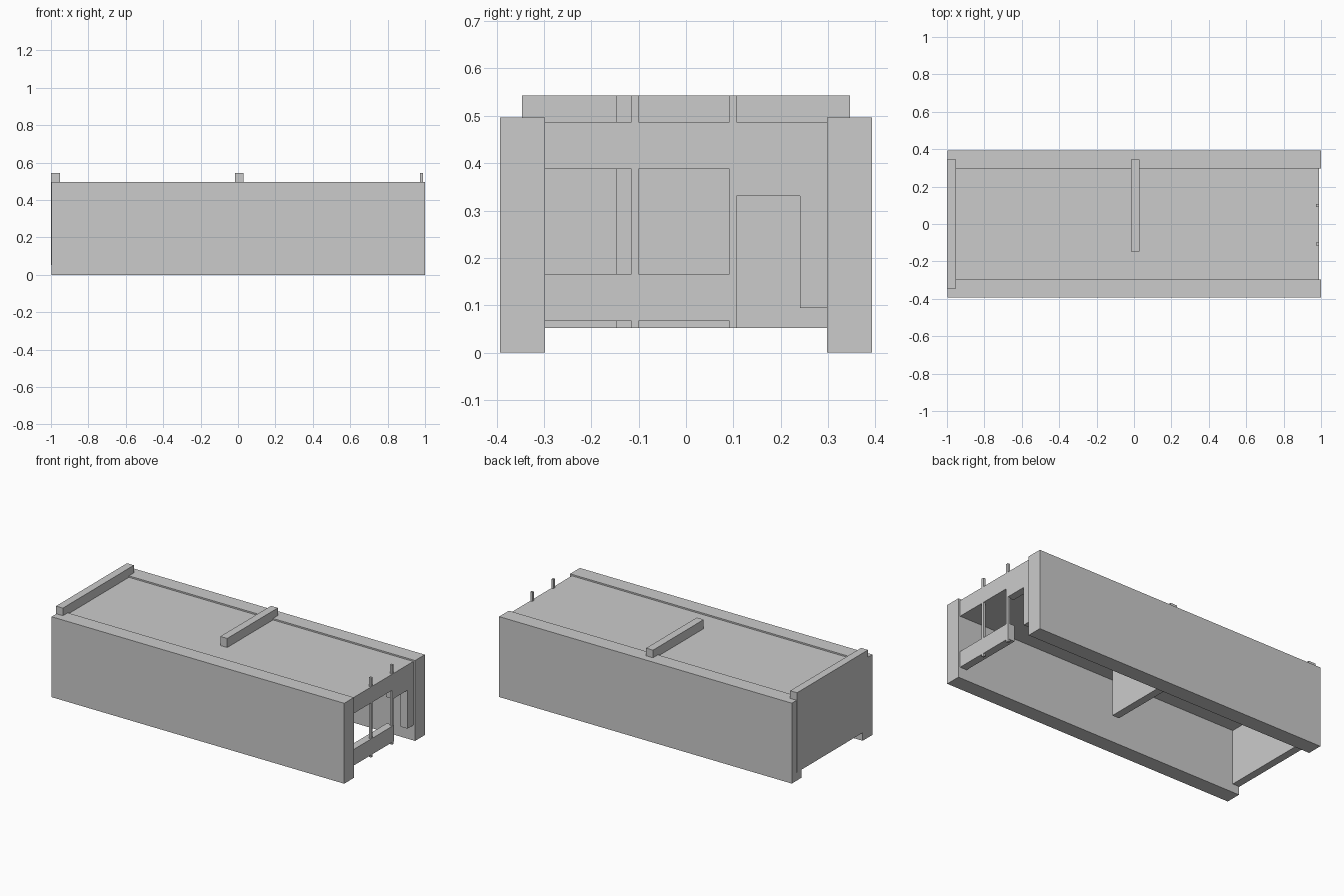
import bpy
import bmesh

if "Cube" in bpy.data.objects:
    bpy.data.objects.remove(bpy.data.objects["Cube"])


def prism(name, outline, x0, x1):
    """Extrude a closed (y, z) outline along x."""
    bm = bmesh.new()
    face = bm.faces.new([bm.verts.new((x0, y, z)) for y, z in outline])
    ext = bmesh.ops.extrude_face_region(bm, geom=[face])
    moved = [v for v in ext["geom"] if isinstance(v, bmesh.types.BMVert)]
    bmesh.ops.translate(bm, verts=moved, vec=(x1 - x0, 0, 0))
    bmesh.ops.recalc_face_normals(bm, faces=bm.faces)
    mesh = bpy.data.meshes.new(name)
    bm.to_mesh(mesh)
    bm.free()
    obj = bpy.data.objects.new(name, mesh)
    bpy.context.collection.objects.link(obj)
    return obj


def board(name, x0, x1, y0, y1, z0, z1):
    return prism(name, [(y0, z0), (y1, z0), (y1, z1), (y0, z1)], x0, x1)


FRONT = 0.988   # plane of the open end
THICK = 0.047   # thin board thickness

# Long side walls
board("side_wall_near", -0.997, 1.0, -0.393, -0.298, 0, 0.496)
board("side_wall_far", -0.997, 1.0, 0.298, 0.393, 0, 0.496)

# Thick deck set slightly below the wall tops
board("deck", -0.98, FRONT, -0.298, 0.298, 0.388, 0.487)

# Closed end and middle partition, both rising above the deck
board("end_panel", -1.0, -1.0 + THICK, -0.346, 0.346, 0.052, 0.543)
board("middle_partition", -0.017, -0.017 + THICK, -0.148, 0.346, 0.052, 0.543)

# Lower rail across the open end
board("lower_rail", FRONT - THICK, FRONT, -0.298, 0.108, 0.067, 0.166)

# Bracket framing the doorway at the open end
prism("door_frame",
      [(0.1, 0.331), (0.241, 0.331), (0.241, 0.094),
       (0.298, 0.094), (0.298, 0.388), (0.1, 0.388)],
      FRONT - THICK, FRONT)

# Thin upright rods at the open end
for name, y in (("rod_near", -0.1075), ("rod_far", 0.0995)):
    board(name, FRONT - 0.014, FRONT, y - 0.0075, y + 0.0075, 0.052, 0.543)
